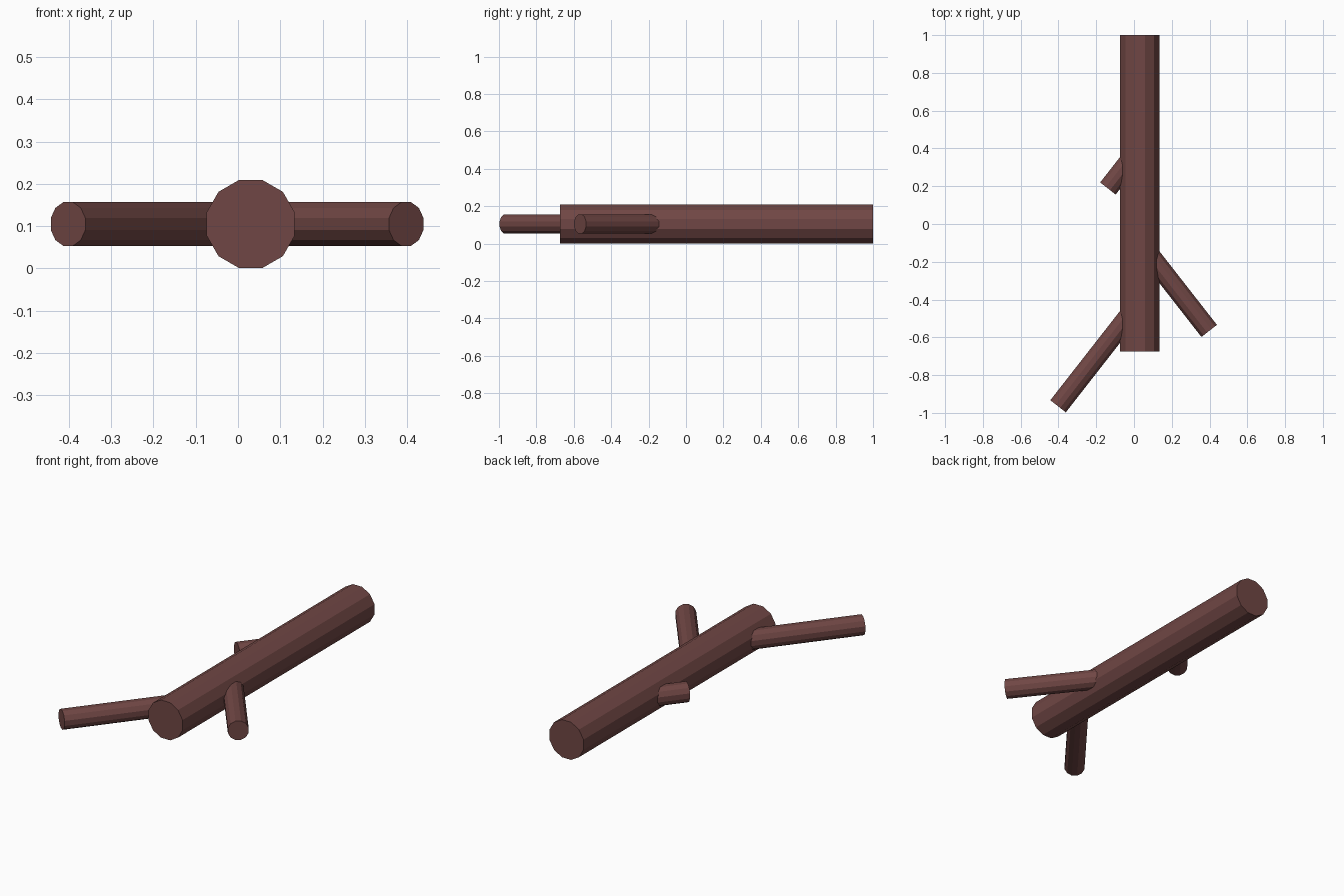
import bpy, bmesh, math
from mathutils import Vector, Matrix

if "Cube" in bpy.data.objects:
    bpy.data.objects.remove(bpy.data.objects["Cube"])

bark = bpy.data.materials.new("reddish_brown_bark")
bark.diffuse_color = (0.162, 0.062, 0.058, 1)
bark.use_nodes = True
bark.node_tree.nodes["Principled BSDF"].inputs["Base Color"].default_value = bark.diffuse_color
Z = 0.105


def log(name, start, end, apothem, sides=12):
    """Capped prism from start to end, with flats facing up and down."""
    a, b = Vector(start), Vector(end)
    axis = (b - a).normalized()
    up = Vector((0, 0, 1))
    side = up.cross(axis)
    radius = apothem / math.cos(math.pi / sides)
    bm = bmesh.new()
    bmesh.ops.create_cone(bm, cap_ends=True, segments=sides, radius1=radius,
                          radius2=radius, depth=(b - a).length)
    # half-step turn puts flats on top, then the z axis is aligned to the log
    turn = Matrix.Rotation(math.pi / sides, 4, 'Z')
    frame = Matrix((side, up, axis)).transposed().to_4x4()
    if frame.determinant() < 0:
        frame = Matrix((-side, up, axis)).transposed().to_4x4()
    bm.transform(Matrix.Translation((a + b) / 2) @ frame @ turn)
    # make the flats exact whatever the primitive's starting angle
    top = max(v.co.z for v in bm.verts) - Z
    if top > apothem + 1e-4:
        bm.transform(Matrix.Translation((a + b) / 2) @ frame @ turn
                     @ (Matrix.Translation((a + b) / 2) @ frame @ turn).inverted())
    bmesh.ops.recalc_face_normals(bm, faces=bm.faces)
    mesh = bpy.data.meshes.new(name)
    bm.to_mesh(mesh)
    bm.free()
    mesh.materials.append(bark)
    obj = bpy.data.objects.new(name, mesh)
    bpy.context.collection.objects.link(obj)


# main trunk lying along y
TRUNK_X = 0.03
log("trunk", (TRUNK_X, -0.675, Z), (TRUNK_X, 1.0, Z), 0.104)

# side branches run from the trunk axis to their cut tips
for name, tx, ty in (("long_left_branch", -0.402, -0.965),
                     ("right_branch", 0.398, -0.566),
                     ("left_stub", -0.138, 0.188)):
    reach = abs(tx - TRUNK_X)
    log(name, (TRUNK_X, ty + reach * 0.785 / 0.613, Z), (tx, ty, Z), 0.052)
